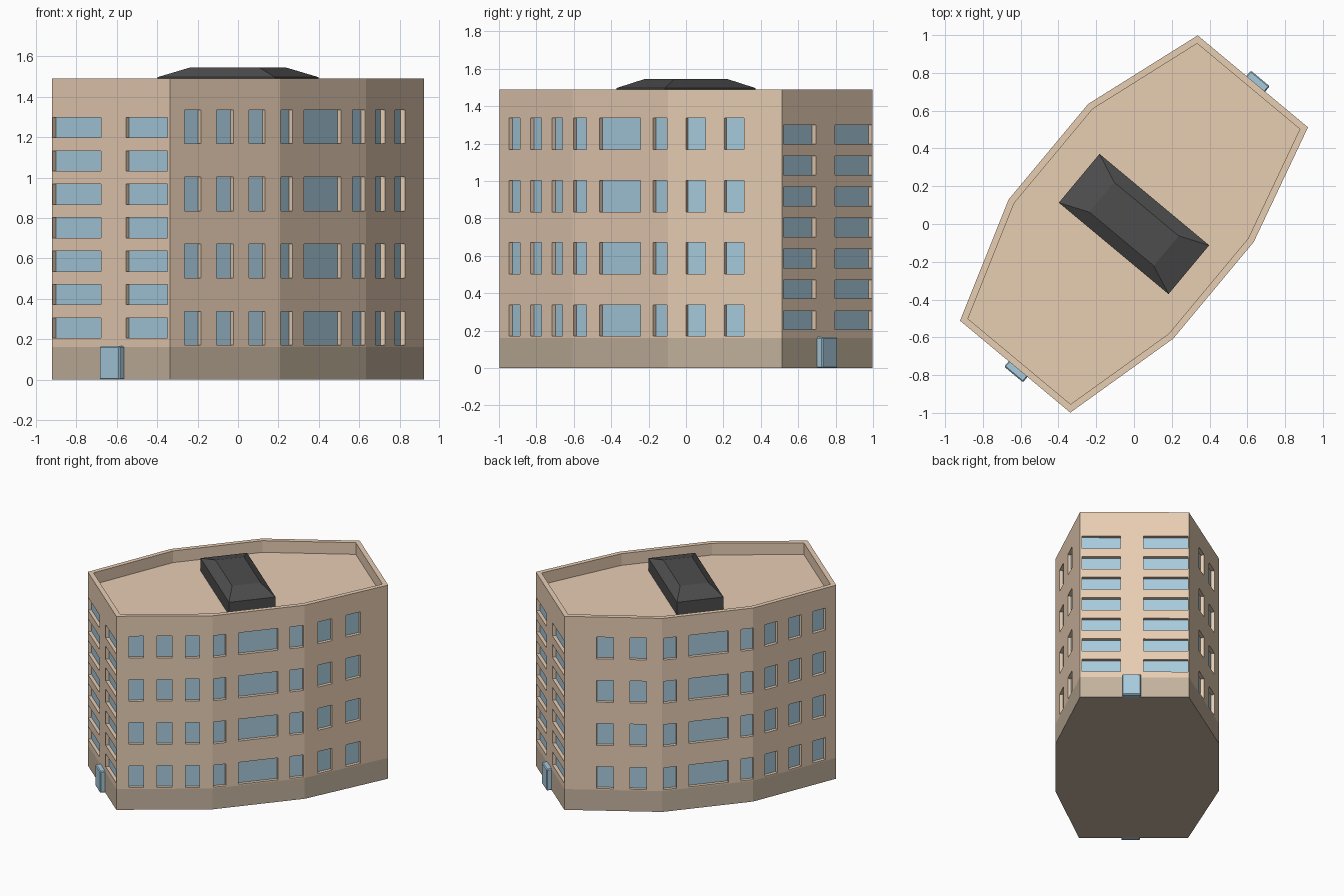
import bpy, bmesh, math
from mathutils import Vector

if "Cube" in bpy.data.objects:
    bpy.data.objects.remove(bpy.data.objects["Cube"])

TURN = math.radians(-39.8)          # the long axis runs diagonally
PLINTH, TOP, DECK, RECESS = 0.16, 1.49, 1.40, 0.025


def material(name, rgb):
    m = bpy.data.materials.new(name)
    m.diffuse_color = (*rgb, 1)
    m.use_nodes = True
    m.node_tree.nodes["Principled BSDF"].inputs["Base Color"].default_value = m.diffuse_color
    return m


WALL = material("wall_tan", (0.80, 0.61, 0.45))
BASE = material("plinth_stone", (0.55, 0.45, 0.34))
GLASS = material("glass_blue", (0.39, 0.60, 0.73))
DARK = material("roof_dark", (0.075, 0.075, 0.075))


def finish(bm, name, mat):
    bmesh.ops.remove_doubles(bm, verts=bm.verts, dist=1e-5)
    me = bpy.data.meshes.new(name)
    bm.to_mesh(me)
    bm.free()
    ob = bpy.data.objects.new(name, me)
    ob.rotation_euler.z = TURN
    me.materials.append(mat)
    bpy.context.collection.objects.link(ob)
    return ob


def face(bm, pts):
    return bm.faces.new([bm.verts.new(p) for p in pts])


def at(points, z):
    return [Vector((x, y, z)) for x, y in points]


def bridge(bm, low, high):
    n = len(low)
    for i in range(n):
        j = (i + 1) % n
        face(bm, [low[i], low[j], high[j], high[i]])


def stack(name, rings, mat):
    """Closed solid lofted through rings, bottom to top."""
    bm = bmesh.new()
    face(bm, rings[0][::-1])
    for a, b in zip(rings, rings[1:]):
        bridge(bm, a, b)
    face(bm, rings[-1])
    return finish(bm, name, mat)


def inset(points, d):
    """Move every side of a counter-clockwise outline inward by d."""
    out, n = [], len(points)
    for i in range(n):
        a, b, c = (Vector(points[(i + k) % n]) for k in (-1, 0, 1))
        e, f = (b - a).normalized(), (c - b).normalized()
        n1, n2 = Vector((-e.y, e.x)), Vector((-f.y, f.x))
        out.append(tuple(b + (n1 + n2) * d / (1 + n1.dot(n2))))
    return out


def rect(x0, x1, y0, y1):
    return [(x0, y0), (x1, y0), (x1, y1), (x0, y1)]


# Eight-sided footprint, in the building's own axes
FOOT = [(-.38, -.983), (.38, -.983), (.548, -.333), (.548, .333),
        (.38, .983), (-.38, .983), (-.593, .333), (-.593, -.325)]
# Window spans: along the width for the ends, along the length for the sides
END = [(-.375, -.064), (.096, .365)]
BACK = [(-.897, -.80), (-.707, -.608), (-.517, -.42)]
MID = [(-.325, -.235), (-.146, .14), (.228, .325)]
FRONT = [(.436, .547), (.656, .768)]
SPANS = [END, BACK, MID, FRONT, END, FRONT, MID, BACK]
ROWS_END = [(.205 + .1655 * i, .305 + .1655 * i) for i in range(7)]
ROWS_SIDE = [(.17 + .3325 * i, .338 + .3325 * i) for i in range(4)]


def panel(walls, glass, p, q, spans, rows, axis):
    """One facade: a grid of cells, with the window cells recessed."""
    p, q = Vector((*p, 0)), Vector((*q, 0))
    inward = (q - p).normalized().cross(Vector((0, 0, -1))) * RECESS
    wins = sorted(tuple(sorted((w - p[axis]) / (q[axis] - p[axis]) for w in s))
                  for s in spans)
    ts = [0] + [t for w in wins for t in w] + [1]
    zs = [PLINTH] + [z for r in rows for z in r] + [TOP]
    for i in range(len(ts) - 1):
        for k in range(len(zs) - 1):
            cell = [p.lerp(q, t) + Vector((0, 0, z)) for t, z in
                    ((ts[i], zs[k]), (ts[i + 1], zs[k]),
                     (ts[i + 1], zs[k + 1]), (ts[i], zs[k + 1]))]
            if i % 2 and k % 2:
                back = [c + d for c, d in zip(cell, [-inward] * 4)] \
                    if inward.dot(p + q) > 0 else [c + inward for c in cell]
                bridge(walls, cell, back)
                face(glass, back)
            else:
                face(walls, cell)


# Walls with recessed windows
walls, glass = bmesh.new(), bmesh.new()
for i, spans in enumerate(SPANS):
    end = i in (0, 4)
    panel(walls, glass, FOOT[i], FOOT[(i + 1) % 8], spans,
          ROWS_END if end else ROWS_SIDE, 0 if end else 1)

# Parapet rim and flat roof deck
inner = inset(FOOT, 0.035)
bridge(walls, at(FOOT, TOP), at(inner, TOP))
bridge(walls, at(inner, TOP), at(inner, DECK))
face(walls, at(inner, DECK))
finish(walls, "walls_and_roof_deck", WALL)
finish(glass, "window_panes", GLASS)

# Plinth
stack("plinth", [at(FOOT, 0), at(FOOT, PLINTH)], BASE)

# Hipped roof housing
eave = rect(-.378, .378, -.168, .168)
stack("roof_housing", [at(eave, DECK), at(eave, 1.497),
                       at(rect(-.222, .222, -.103, .103), 1.545)], DARK)

# Glazed entrance porches at both ends
for name, y0, y1 in (("front_porch", -1.02, -.97), ("back_porch", .97, 1.02)):
    porch = stack(name, [at(rect(-.045, .085, y0, y1), z) for z in (0, .165)], GLASS)
    bev = porch.modifiers.new("soft_edges", "BEVEL")
    bev.width = 0.006
